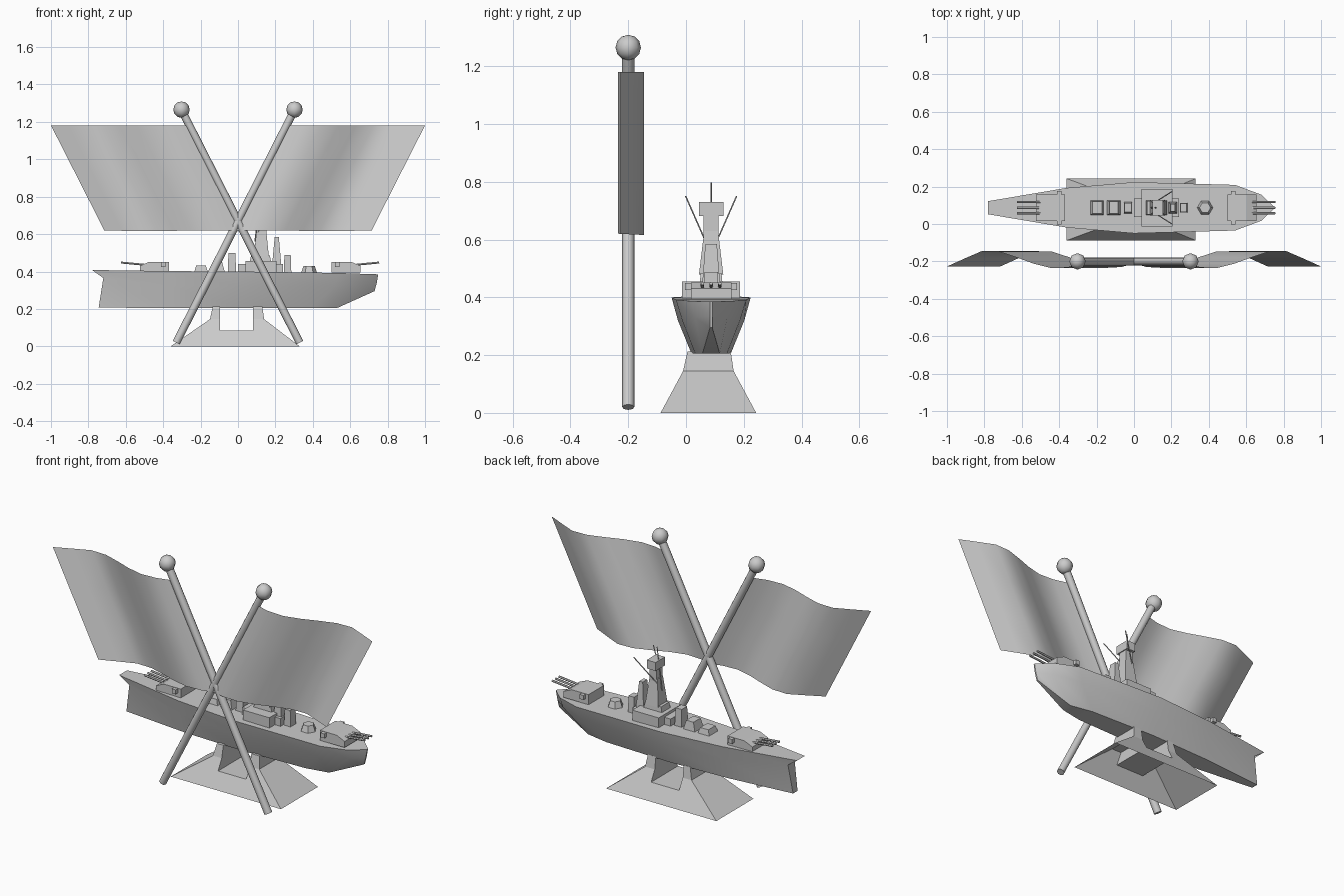
import bpy, bmesh, math
from mathutils import Vector

cube = bpy.data.objects.get("Cube")
if cube:
    bpy.data.objects.remove(cube)

grey = bpy.data.materials.new("plain grey")
grey.use_nodes = True
grey.diffuse_color = (0.6, 0.6, 0.6, 1)
grey.node_tree.nodes["Principled BSDF"].inputs["Base Color"].default_value = (0.6, 0.6, 0.6, 1)

SHIP_Y = 0.087   # centre line of the ship and its stand
DECK = 0.395


def make(name, verts, faces, smooth=None, fix=True):
    mesh = bpy.data.meshes.new(name)
    mesh.from_pydata(verts, [], faces)
    if fix:
        bm = bmesh.new()
        bm.from_mesh(mesh)
        bmesh.ops.recalc_face_normals(bm, faces=bm.faces)
        bm.to_mesh(mesh)
        bm.free()
    mesh.materials.append(grey)
    ob = bpy.data.objects.new(name, mesh)
    bpy.context.collection.objects.link(ob)
    if smooth:
        bpy.ops.object.select_all(action='DESELECT')
        bpy.context.view_layer.objects.active = ob
        ob.select_set(True)
        bpy.ops.object.shade_smooth_by_angle(angle=math.radians(smooth))
    return ob


def loft(name, rings, smooth=None):
    """Closed skin through rings of equal length, capped at both ends."""
    n = len(rings[0])
    verts = [p for ring in rings for p in ring]
    faces = [(r * n + i, r * n + (i + 1) % n, (r + 1) * n + (i + 1) % n, (r + 1) * n + i)
             for r in range(len(rings) - 1) for i in range(n)]
    faces += [tuple(range(n)), tuple(range(len(verts) - n, len(verts)))]
    return make(name, verts, faces, smooth)


def block(name, x0, x1, z0, z1, half, tx=0.0, ty=0.0, y=SHIP_Y):
    """Box whose top is drawn in by tx along x and ty along y."""
    def ring(z, ax, ay):
        return [(x0 + ax, y - half + ay, z), (x1 - ax, y - half + ay, z),
                (x1 - ax, y + half - ay, z), (x0 + ax, y + half - ay, z)]
    return loft(name, [ring(z0, 0, 0), ring(z1, tx, ty)])


def rod(name, a, b, radius, sides=6, smooth=None, end=None):
    a, b = Vector(a), Vector(b)
    turn = (b - a).to_track_quat('Z', 'Y')
    rings = []
    for p, r in ((a, radius), (b, end or radius)):
        rings.append([p + turn @ Vector((r * math.cos(t), r * math.sin(t), 0))
                      for t in (math.tau * i / sides for i in range(sides))])
    return loft(name, rings, smooth)


# Crossed flagpoles with ball finials and waving flags
WAVE = [-.227, -.185, -.145, -.148, -.178, -.212, -.235, -.23, -.205]


def pole_x(z):
    return 0.30 - (1.26 - z) * 0.508


for side, label in ((-1, "right"), (1, "left")):
    rod(label + "_flagpole", (side * pole_x(0.02), -0.2, 0.02),
        (side * pole_x(1.26), -0.2, 1.26), 0.021, 8, 50)

    bm = bmesh.new()
    bmesh.ops.create_uvsphere(bm, u_segments=8, v_segments=6, radius=0.044)
    bm.verts.ensure_lookup_table()
    verts = [v.co + Vector((side * 0.302, -0.2, 1.265)) for v in bm.verts]
    faces = [[v.index for v in f.verts] for f in bm.faces]
    bm.free()
    make(label + "_finial", verts, faces, 50)

    cols, rows = len(WAVE), 4
    verts, faces = [], []
    for r in range(rows):
        z = 1.18 - 0.56 * r / (rows - 1)
        for c, y in enumerate(WAVE):
            ripple = 0.05 * (y + 0.227) * r / (rows - 1)
            verts.append((side * (pole_x(z) + 0.74 * (1 - c / (cols - 1))), y, z - ripple))
    for r in range(rows - 1):
        for c in range(cols - 1):
            i = r * cols + c
            quad = (i, i + 1, i + cols + 1, i + cols)
            faces.append(quad if side < 0 else quad[::-1])
    faces = [f[::-1] for f in faces]
    make(label + "_flag", verts, faces, 60, fix=False)

# Hull: deck edge, chine and keel lines from stern to bow as (x, half width, z)
deck = [(-.78, .035, .408), (-.36, .106, .402), (0, .137, .4), (.54, .122, .392), (.68, .07, .387), (.75, .004, .385)]
chine = [(-.72, .03, .365), (-.36, .09, .325), (0, .115, .32), (.51, .1, .32), (.67, .056, .33), (.741, .004, .335)]
keel = [(-.745, .02, .207), (-.36, .055, .205), (0, .068, .205), (.4, .055, .205), (.53, .03, .205), (.73, .004, .295)]
rings = []
for station in zip(deck, chine, keel):
    starboard = [(x, SHIP_Y - w, z) for x, w, z in station]
    port = [(x, SHIP_Y + w, z) for x, w, z in reversed(station)]
    rings.append(starboard + port)
loft("hull", rings, 35)

# Stand: open-bottomed sloped base with a saddle and two posts
X0, X1, Y0, Y1 = -0.36, 0.33, -0.088, 0.243


def slope_y(z):
    return 0.078 * z / 0.145


def row(xs, z, front):
    y = Y0 + slope_y(z) if front else Y1 - slope_y(z)
    return [(x, y, z) for x in xs]


verts = []
for front in (True, False):
    verts += row((X0, X1), 0, front)
    verts += row((-.15, -.095), .145, front) + row((.08, .14), .145, front)
    verts += row((-.095, .08), .085, front)
n = 8
front_faces = [(0, 6, 3, 2), (1, 5, 4, 7)]
faces = [(0, 1, 7, 6)] + front_faces
faces += [tuple(i + n for i in reversed(f)) for f in faces]
faces += [(0, 2, 2 + n, n), (1, 1 + n, 5 + n, 5),                # sloped ends
          (2, 3, 3 + n, 2 + n), (4, 5, 5 + n, 4 + n),            # shoulders
          (3, 6, 6 + n, 3 + n), (7, 4, 4 + n, 7 + n),            # saddle walls
          (6, 7, 7 + n, 6 + n)]                                  # saddle floor
make("stand_base", verts, faces)
for label, xs in (("aft", (-.15, -.095, -.135, -.095)), ("fore", (.08, .14, .08, .13))):
    lower = [(xs[0], -.01, .145), (xs[1], -.01, .145), (xs[1], .165, .145), (xs[0], .165, .145)]
    upper = [(xs[2], .005, .212), (xs[3], .005, .212), (xs[3], .155, .212), (xs[2], .155, .212)]
    loft(label + "_stand_post", [lower, upper])

# Gun turrets: body with sloped face, sighting bar and three barrels
for label, cx, d in (("aft", -0.44, -1), ("fore", 0.57, 1)):
    profile = [(-.07, DECK), (-.07, .452), (.035, .452), (.085, .43), (.085, DECK)]
    loft(label + "_turret", [[(cx + d * x, SHIP_Y + y, z) for x, z in profile]
                             for y in (-.07, .07)])
    block(label + "_sighting_bar", cx - d * .04 - .012, cx - d * .04 + .012, .425, .45, .09)
    for k in (-1, 0, 1):
        y = SHIP_Y + k * .03
        rod(f"{label}_barrel_{k + 2}", (cx + d * .06, y, .436), (cx + d * .185, y, .448), .006, 6, 40)

# Superstructure from stern to bow
block("aft_gun_house", -.235, -.16, DECK, .432, .04, .012, .008)
block("aft_deck_house", -.145, -.07, DECK, .45, .04, .015, .008)
block("aft_funnel", -.055, -.01, DECK, .498, .03, .004, .006)
block("deck_house", .0, .24, DECK, .44, .05)
block("side_gallery", .04, .205, DECK, .455, .1)
block("mast_base", .06, .18, .44, .485, .04, .01, .004)
block("mast_tower", .085, .165, .48, .63, .042, .015, .018)
block("mast_column", .105, .15, .6, .685, .026)
block("lookout", .1, .155, .682, .73, .042)
block("fore_funnel", .182, .232, .43, .585, .032, .014, .012)
block("bridge", .245, .285, DECK, .487, .026, .003, .003)
rod("fore_gun_house", (.38, SHIP_Y, DECK), (.38, SHIP_Y, .43), .042, 6, end=.03)

# Aerials
for k in (-1, 1):
    rod(f"slanted_aerial_{k}", (.1, SHIP_Y + k * .022, .6), (.205, SHIP_Y + k * .088, .75), .003, 4)
rod("upright_aerial", (.09, SHIP_Y, .56), (.12, SHIP_Y, .797), .003, 4)
